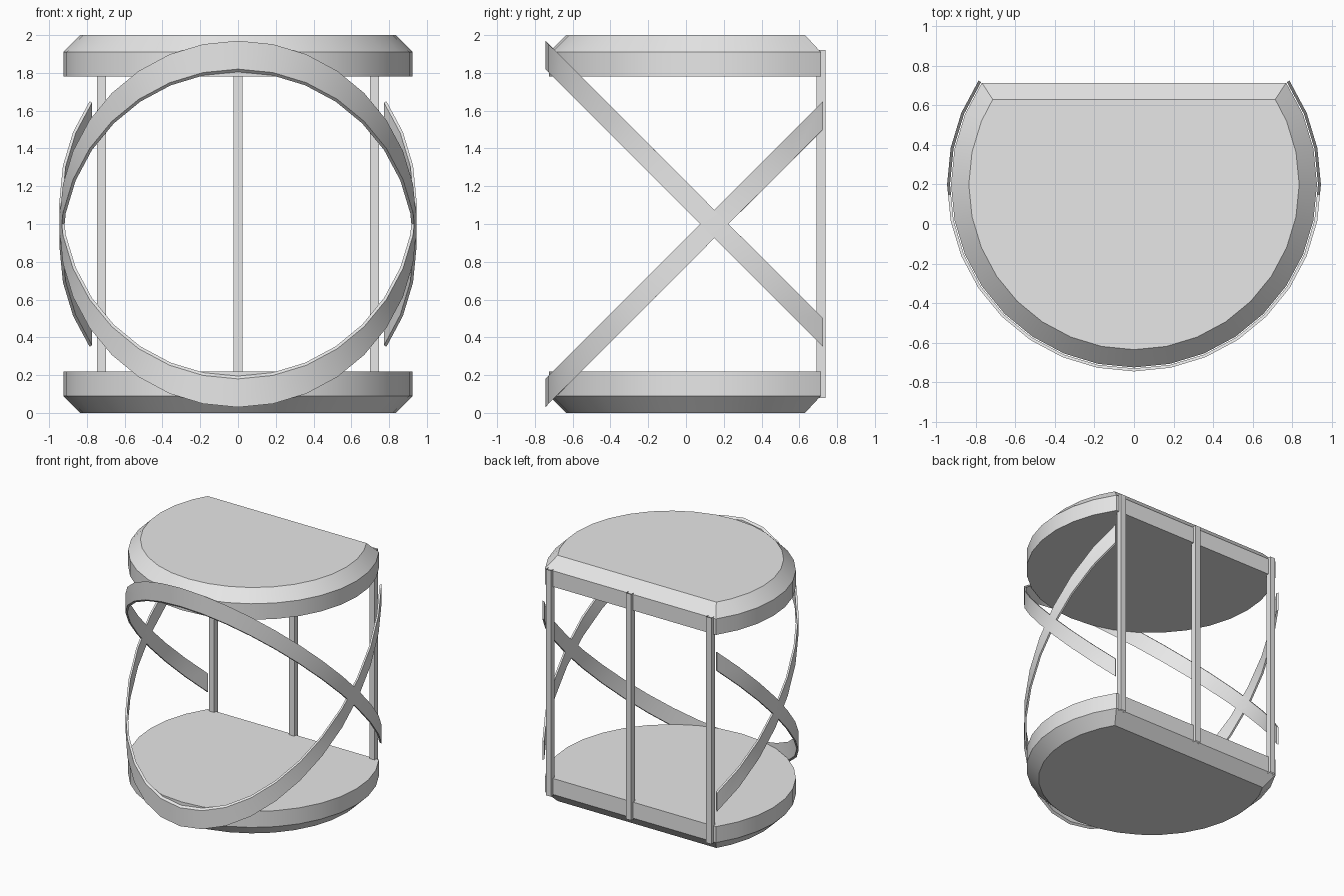
import bpy, bmesh
from math import sin, cos, radians

cube = bpy.data.objects.get("Cube")
if cube:
    bpy.data.objects.remove(cube, do_unlink=True)

CENTRE_Y = 0.2      # axis of the curved front
STEP = 11.25        # angle between neighbouring arc points
HALF = 11           # arc steps on each side of the front

grey = bpy.data.materials.new("light grey")
grey.use_nodes = True
colour = (0.8, 0.8, 0.8, 1)
grey.diffuse_color = colour
grey.node_tree.nodes["Principled BSDF"].inputs["Base Color"].default_value = colour


def arc(radius):
    """Points of the curved front, from one back corner to the other."""
    angles = [radians(i * STEP) for i in range(-HALF, HALF + 1)]
    return [(radius * sin(a), CENTRE_Y - radius * cos(a)) for a in angles]


def make(name, bm):
    bmesh.ops.recalc_face_normals(bm, faces=bm.faces)
    mesh = bpy.data.meshes.new(name)
    bm.to_mesh(mesh)
    bm.free()
    mesh.materials.append(grey)
    obj = bpy.data.objects.new(name, mesh)
    bpy.context.collection.objects.link(obj)
    bpy.ops.object.select_all(action='DESELECT')
    obj.select_set(True)
    bpy.context.view_layer.objects.active = obj
    bpy.ops.object.shade_smooth_by_angle(angle=radians(30))
    return obj


def bridge(bm, a, b, closed=True):
    n = len(a)
    for i in range(n if closed else n - 1):
        j = (i + 1) % n
        bm.faces.new((a[i], a[j], b[j], b[i]))


def plate(name, z_inner, z_rim, z_outer):
    """D-shaped slab with a chamfer towards its outer face."""
    full = arc(0.925)
    small = arc(0.835)
    small[0], small[-1] = (-0.714, 0.63), (0.714, 0.63)
    bm = bmesh.new()
    rings = [[bm.verts.new((x, y, z)) for x, y in pts]
             for pts, z in ((full, z_inner), (full, z_rim), (small, z_outer))]
    bridge(bm, rings[0], rings[1])
    bridge(bm, rings[1], rings[2])
    bm.faces.new(rings[0])
    bm.faces.new(rings[2])
    return make(name, bm)


def band(name, slope):
    """Thin curved strip slanting across the front at 45 degrees."""
    bm = bmesh.new()
    rails = []
    for radius, dz in ((0.945, -0.075), (0.945, 0.075), (0.93, 0.075), (0.93, -0.075)):
        rails.append([bm.verts.new((x, y, 1 + slope * (y - 0.15) + dz))
                      for x, y in arc(radius)])
    for i in range(4):
        bridge(bm, rails[i], rails[(i + 1) % 4], closed=False)
    for end in (0, -1):
        bm.faces.new([r[end] for r in rails])
    return make(name, bm)


def post(name, x):
    """Square tube, open at both ends, against the flat back."""
    h, y = 0.0235, 0.714
    corners = [(x - h, y - h), (x + h, y - h), (x + h, y + h), (x - h, y + h)]
    bm = bmesh.new()
    low, high = [[bm.verts.new((px, py, z)) for px, py in corners] for z in (0.08, 1.92)]
    bridge(bm, low, high)
    return make(name, bm)


# Floor and roof slabs
plate("bottom_plate", 0.22, 0.09, 0.0)
plate("top_plate", 1.78, 1.91, 2.0)

# Crossing bands
band("falling_band", -1)
band("rising_band", 1)

# Back uprights
for name, x in (("right_post", -0.722), ("middle_post", 0), ("left_post", 0.722)):
    post(name, x)
